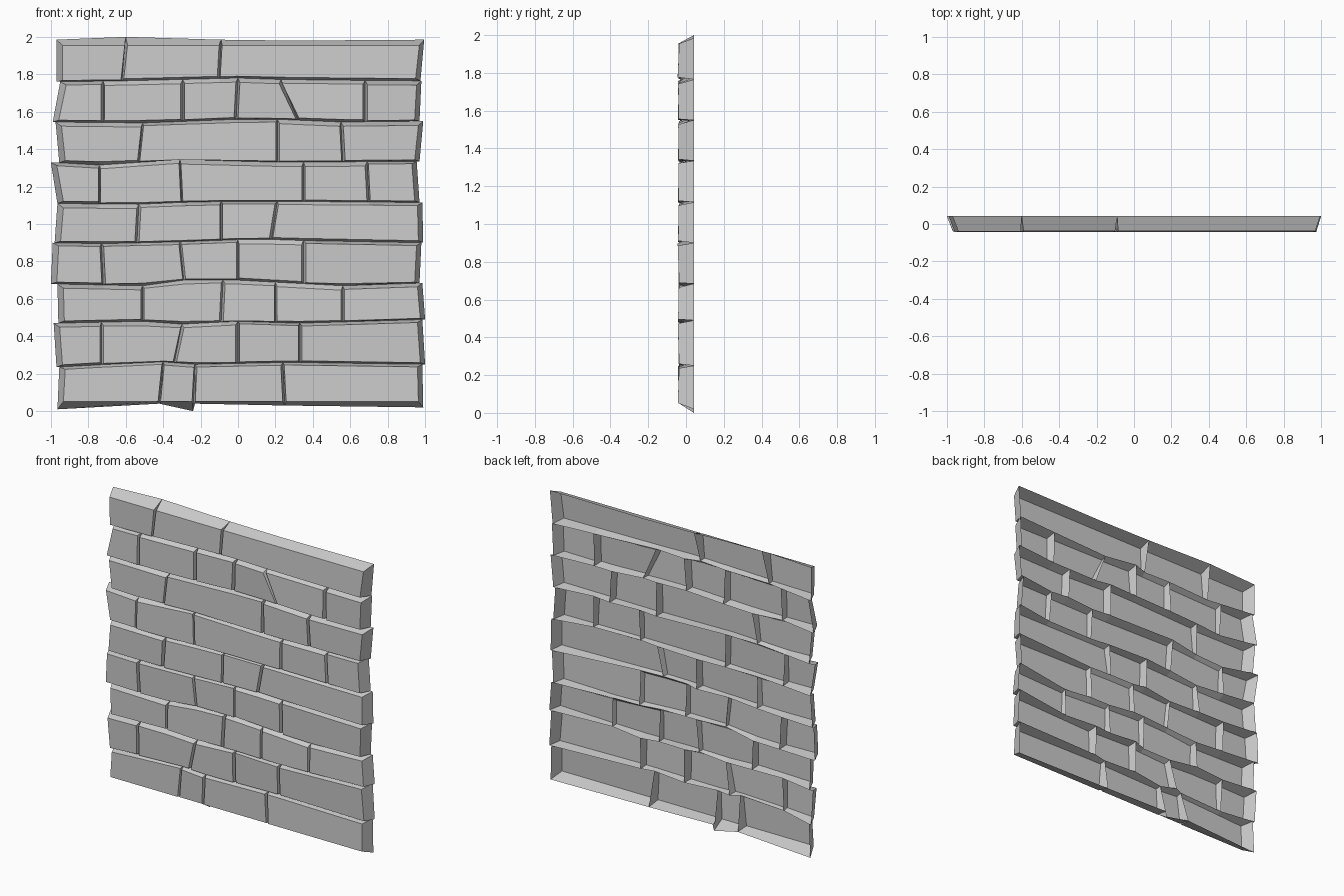
import bpy, bmesh, math, random

if "Cube" in bpy.data.objects:
    bpy.data.objects.remove(bpy.data.objects["Cube"])

random.seed(4)
FRONT, BACK = -0.04, 0.042

# height lines between courses: (x, z) points, bottom to top
LINES = [
    [(-.96, .01), (-.42, .04), (-.24, .0), (-.23, .04), (.25, .03), (1, .02)],
    [(-.97, .235), (-.42, .265), (-.24, .25), (.24, .26), (.64, .26), (1, .25)],
    [(-.97, .47), (-.51, .48), (-.3, .465), (0, .48), (.33, .47), (1, .49)],
    [(-1, .68), (-.51, .67), (-.3, .70), (0, .70), (.56, .67), (1, .685)],
    [(-1, .90), (-.72, .895), (-.3, .905), (.1, .92), (.55, .905), (1, .90)],
    [(-1, 1.11), (-.54, 1.105), (-.2, 1.12), (.35, 1.12), (1, 1.115)],
    [(-1, 1.33), (-.74, 1.315), (-.3, 1.345), (.21, 1.33), (1, 1.335)],
    [(-1, 1.545), (-.5, 1.54), (0, 1.56), (.2, 1.56), (.55, 1.545), (1, 1.55)],
    [(-1, 1.76), (-.6, 1.765), (0, 1.78), (.3, 1.77), (1, 1.765)],
    [(-.97, 1.985), (-.6, 2.0), (-.1, 1.985), (.3, 1.98), (1, 1.985)],
]

# vertical joints per course: (x at bottom, x at top), outer edges included
COURSES = [
    [(-.965, -.955), (-.42, -.40), (-.24, -.23), (.25, .24), (.99, .985)],
    [(-.97, -.985), (-.73, -.73), (-.34, -.30), (0, 0), (.33, .33), (1, .985)],
    [(-.96, -.965), (-.51, -.51), (-.09, -.08), (.20, .20), (.56, .56), (1, .985)],
    [(-1, -.99), (-.72, -.73), (-.29, -.31), (0, 0), (.35, .35), (.97, .98)],
    [(-.98, -.965), (-.54, -.53), (-.09, -.09), (.18, .21), (.99, .985)],
    [(-.965, -1), (-.74, -.74), (-.30, -.31), (.35, .35), (.70, .69), (.97, .955)],
    [(-.955, -.975), (-.53, -.51), (.21, .21), (.56, .55), (.97, .99)],
    [(-.99, -.95), (-.72, -.72), (-.295, -.295), (-.01, 0), (.32, .23), (.68, .68), (.97, .98)],
    [(-.97, -.97), (-.62, -.60), (-.10, -.09), (.975, .995)],
]
LAST = len(COURSES)


def line_z(k, x):
    pts = LINES[k]
    if x <= pts[0][0]:
        return pts[0][1]
    for (x0, z0), (x1, z1) in zip(pts, pts[1:]):
        if x <= x1:
            return z0 + (z1 - z0) * (x - x0) / (x1 - x0)
    return pts[-1][1]


def nodes(k, xl, xr):
    """Points along height line k between two joints, shared by both courses."""
    xs = {xl, xr}
    if k < LAST:
        xs |= {s[0] for s in COURSES[k]}
    if k > 0:
        xs |= {s[1] for s in COURSES[k - 1]}
    if k in (0, LAST):
        xs |= {p[0] for p in LINES[k]}
    return [(x, line_z(k, x)) for x in sorted(xs) if xl <= x <= xr]


def base_y(k, x):
    if k in (0, LAST) or abs(x) > .93:
        return BACK
    return .005 + .018 * math.sin(37 * x + k)


bm = bmesh.new()
for r, joints in enumerate(COURSES):
    for i in range(len(joints) - 1):
        (lb, lt), (rb, rt) = joints[i], joints[i + 1]
        # how far the stone face is set in from its joints
        in_l = .032 if i == 0 else random.uniform(.005, .013)
        in_r = .026 if i == len(joints) - 2 else random.uniform(.005, .013)
        in_b = .03 if r == 0 else random.uniform(.005, .012)
        in_t = .03 if r == LAST - 1 else random.uniform(.012, .024)
        base, face = [], []
        tilt = random.uniform(-.004, .004)
        for k, row, dz in ((r, nodes(r, lb, rb), in_b),
                           (r + 1, nodes(r + 1, lt, rt)[::-1], -in_t)):
            xl, xr = row[0][0], row[-1][0]
            xl, xr = min(xl, xr), max(xl, xr)
            for x, z in row:
                base.append(bm.verts.new((x, base_y(k, x), z)))
                fx = min(max(x, xl + in_l), xr - in_r)
                # the face stays straight from corner to corner
                t = (fx - xl) / (xr - xl)
                fz = line_z(k, xl) * (1 - t) + line_z(k, xr) * t
                if r == 0 and k == 0:
                    fz = .022
                fz = .5 * (fz + z) if 0 < k < LAST else fz
                fz = min(fz, 1.985)
                y = FRONT + tilt * (1 if k == r else -1)
                face.append(bm.verts.new((fx, y, fz + dz)))
        bm.faces.new(face)                      # stone face
        n = len(base)
        for j in range(n):                      # sloped sides down to the joint
            m = (j + 1) % n
            bm.faces.new((base[j], base[m], face[m], face[j]))

# weld neighbouring stones along their joints; the back stays open
bmesh.ops.remove_doubles(bm, verts=bm.verts[:], dist=.0005)
mesh = bpy.data.meshes.new("brick_wall")
bm.to_mesh(mesh)
bm.free()
wall = bpy.data.objects.new("brick_wall", mesh)
bpy.context.collection.objects.link(wall)
